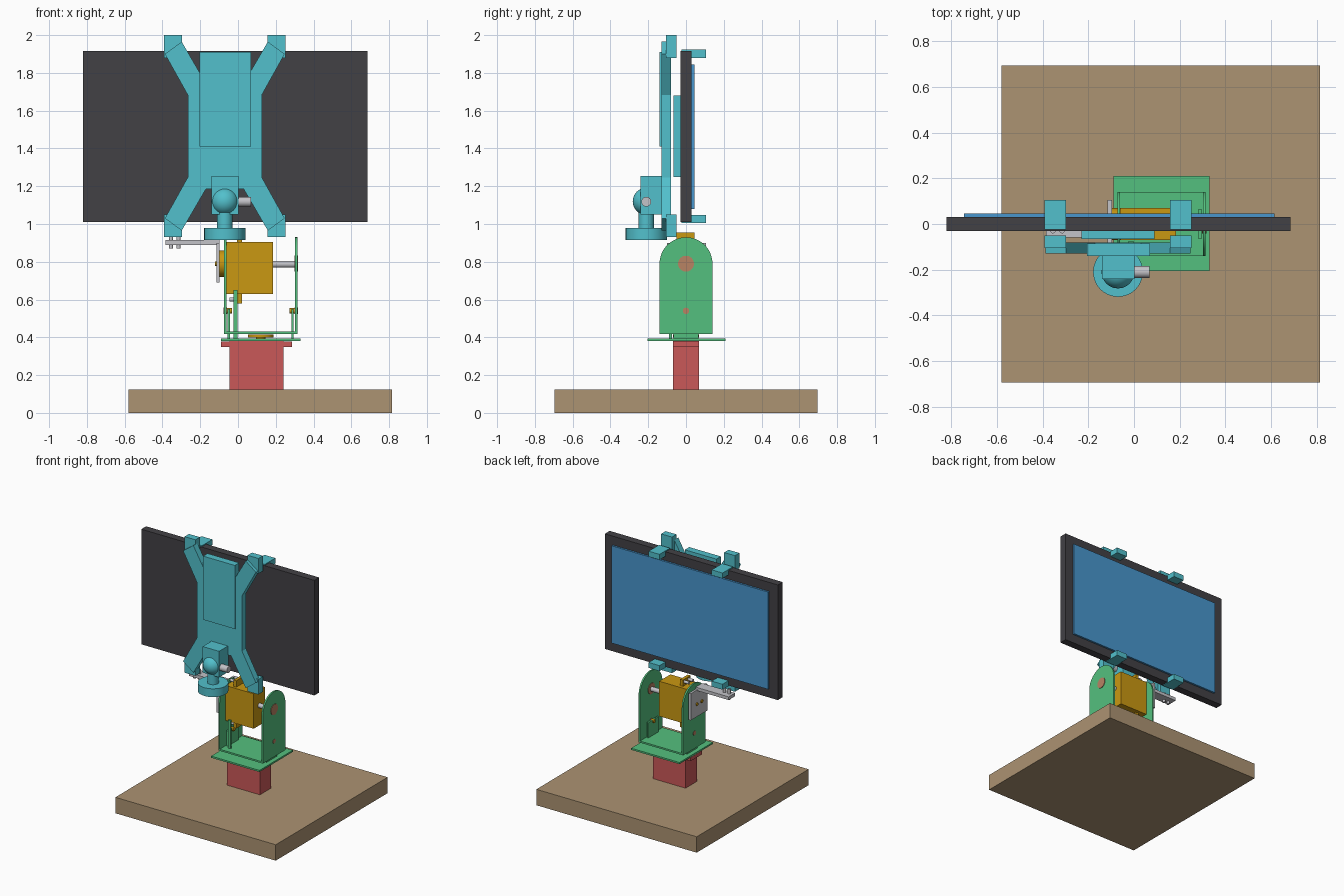
import bpy, bmesh, math
from mathutils import Matrix, Vector

if "Cube" in bpy.data.objects:
    bpy.data.objects.remove(bpy.data.objects["Cube"], do_unlink=True)


def material(name, rgb):
    lin = [((c / 255 + 0.055) / 1.055) ** 2.4 for c in rgb] + [1]
    m = bpy.data.materials.new(name)
    m.use_nodes = True
    m.diffuse_color = lin
    m.node_tree.nodes["Principled BSDF"].inputs["Base Color"].default_value = lin
    return m


TAN = material("wood tan", (172, 147, 114))
RED = material("motor red", (202, 88, 88))
GREEN = material("bracket green", (84, 192, 126))
GOLD = material("motor gold", (202, 152, 18))
TEAL = material("clamp teal", (82, 192, 204))
DARK = material("case charcoal", (66, 65, 69))
BLUE = material("screen blue", (72, 150, 205))
GREY = material("metal grey", (195, 195, 200))
COPPER = material("bolt copper", (185, 132, 100))


def finish(bm, name, mat, smooth=False):
    bmesh.ops.recalc_face_normals(bm, faces=bm.faces)
    me = bpy.data.meshes.new(name)
    bm.to_mesh(me)
    bm.free()
    me.materials.append(mat)
    ob = bpy.data.objects.new(name, me)
    bpy.context.collection.objects.link(ob)
    if smooth:
        bpy.ops.object.select_all(action='DESELECT')
        ob.select_set(True)
        bpy.context.view_layer.objects.active = ob
        bpy.ops.object.shade_smooth_by_angle(angle=math.radians(35))
    return ob


def box(name, mat, x, y, z):
    bm = bmesh.new()
    bmesh.ops.create_cube(bm, size=1)
    for v in bm.verts:
        v.co = [(a + b) / 2 + c * (b - a) for (a, b), c in zip((x, y, z), v.co)]
    return finish(bm, name, mat)


def rod(name, mat, start, end, r):
    """Cylinder between two points."""
    a, b = Vector(start), Vector(end)
    turn = (b - a).to_track_quat('Z', 'Y').to_matrix().to_4x4()
    bm = bmesh.new()
    bmesh.ops.create_cone(bm, cap_ends=True, segments=40, radius1=r, radius2=r,
                          depth=(b - a).length,
                          matrix=Matrix.Translation((a + b) / 2) @ turn)
    return finish(bm, name, mat, True)


def prism(name, mat, points, depth, smooth=False):
    """Extrude a closed outline of 3D points along a vector."""
    bm = bmesh.new()
    face = bm.faces.new([bm.verts.new(p) for p in points])
    ext = bmesh.ops.extrude_face_region(bm, geom=[face])["geom"]
    bmesh.ops.translate(bm, vec=depth, verts=[v for v in ext if isinstance(v, bmesh.types.BMVert)])
    return finish(bm, name, mat, smooth)


# Base and pan motor
box("base_board", TAN, (-.58, .815), (-.695, .695), (0, .125))
box("pan_motor", RED, (-.045, .24), (-.07, .07), (.125, .38))
box("pan_motor_flange", RED, (-.09, .285), (-.07, .07), (.35, .379))
rod("pan_horn", GOLD, (.12, 0, .4), (.12, 0, .415), .068)
rod("pan_horn_hub", GOLD, (.12, 0, .38), (.12, 0, .4), .025)

# Green pan bracket: platform, short tabs, floor and round-topped cheeks
box("platform", GREEN, (-.09, .33), (-.205, .21), (.38, .393))
box("cradle_floor", GREEN, (-.07, .312), (-.14, .14), (.417, .43))
box("cable_strut", GREEN, (-.025, -.002), (-.09, -.075), (.39, .65))
for side, tab, cheek in (("right", -.055, -.073), ("left", .283, .302)):
    box(side + "_tab", GREEN, (tab, tab + .012), (-.065, .065), (.39, .55))
    arc = [math.pi * i / 24 for i in range(25)]
    outline = [(cheek, -.14, .417), (cheek, .14, .417)]
    outline += [(cheek, .14 * math.cos(t), .79 + .14 * math.sin(t)) for t in arc]
    prism(side + "_cheek", GREEN, outline, (.012, 0, 0), True)
    mid = cheek + .006
    rod(side + "_tab_bolt", COPPER, (mid - .009, 0, .54), (mid + .009, 0, .54), .017)
    inward = .035 if side == "right" else -.035
    rod(side + "_bolt_nut", GOLD, (mid, 0, .54), (mid + inward, 0, .54), .014)

# Tilt motor and its axle
box("tilt_motor", GOLD, (-.06, .185), (-.07, .07), (.63, .905))
box("tilt_motor_flange", GOLD, (-.005, .02), (-.05, .045), (.58, .955))
for z in (.6, .935):
    for y in (-.025, .025):
        rod("flange_screw", GREY, (-.045, y, z), (-.004, y, z), .011)
rod("tilt_horn", GOLD, (-.098, 0, .79), (-.06, 0, .79), .07)
rod("tilt_axle", GREY, (.18, 0, .787), (.305, 0, .787), .018)
rod("axle_bearing", COPPER, (.298, 0, .79), (.318, 0, .79), .042)

# Grey L-shaped lift arm
box("arm_plate", GREY, (-.115, -.097), (-.1, .105), (.69, .9))
box("lift_arm", GREY, (-.385, -.097), (-.06, .02), (.89, .915))
for y in (-.03, .03):
    rod("horn_screw", GOLD, (-.122, y, .79), (-.11, y, .79), .012)
for x in (-.355, -.315):
    rod("arm_screw", GREY, (x, -.03, .87), (x, -.03, .95), .011)

# Tablet
box("tablet_case", DARK, (-.82, .685), (-.03, .03), (1.01, 1.915))
box("tablet_screen", BLUE, (-.745, .615), (.03, .045), (1.08, 1.845))

# Clamp: X-shaped plate from one mirrored quarter outline
CX, CZ = -.07, 1.465
quarter = [(.196, .218), (.317, .435), (.228, .5), (.1, .28)]
outline = []
for sx, sz in ((1, 1), (-1, 1), (-1, -1), (1, -1)):
    pts = quarter if sx * sz > 0 else quarter[::-1]
    outline += [(CX + sx * u, -.13, CZ + sz * w) for u, w in pts]
prism("clamp_plate", TEAL, outline, (0, .05, 0))
box("clamp_slider", TEAL, (-.205, .07), (-.14, -.085), (1.41, 1.91))
box("clamp_pad", TEAL, (-.23, .09), (-.065, -.03), (1.25, 1.68))

# Corner jaws and the hooks gripping the tablet edges
for sx in (-1, 1):
    x = sorted((CX + sx * .227, CX + sx * .321))
    for z, hook in ((.93, 1.005), (1.88, 1.88)):
        box("clamp_jaw", TEAL, x, (-.105, -.05), (z, z + .12))
        box("clamp_hook", TEAL, x, (-.025, .105), (hook, hook + .043))

# Ball head
BY = -.21
rod("ball_head_foot", TEAL, (CX, BY, .915), (CX, BY, .98), .109)
rod("ball_head_neck", TEAL, (CX, BY, .97), (CX, BY, 1.08), .041)
box("ball_head_block", TEAL, (-.14, .003), (-.24, -.125), (1.05, 1.255))
bm = bmesh.new()
bmesh.ops.create_uvsphere(bm, u_segments=32, v_segments=20, radius=.072,
                          matrix=Matrix.Translation((CX, BY, 1.12)))
finish(bm, "ball", TEAL, True)
rod("lock_knob", GREY, (0, BY, 1.118), (.068, BY, 1.118), .026)
